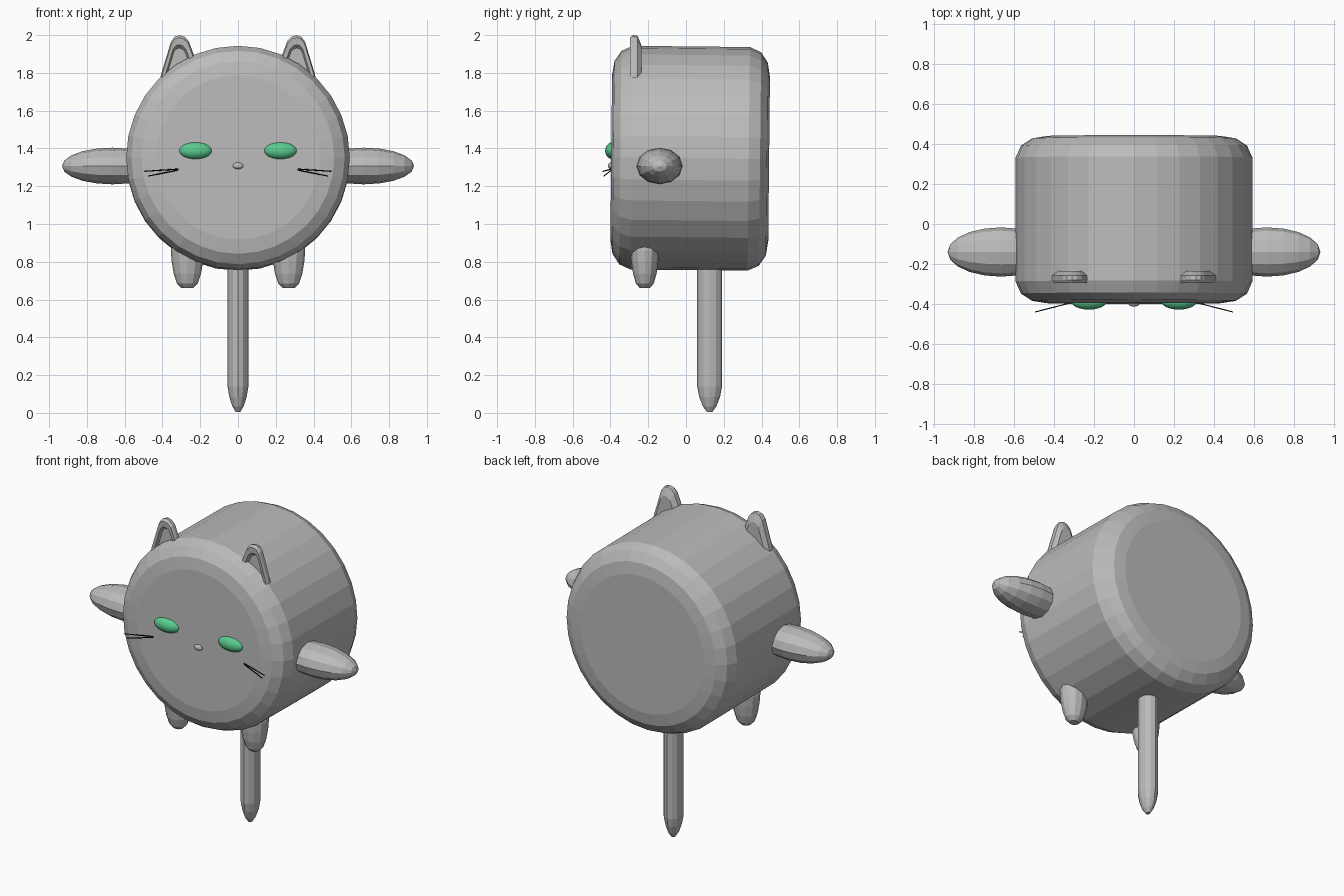
import bpy, bmesh, math
from mathutils import Vector, Matrix

if "Cube" in bpy.data.objects:
    bpy.data.objects.remove(bpy.data.objects["Cube"])


def material(name, rgb):
    m = bpy.data.materials.new(name)
    m.diffuse_color = (*rgb, 1)
    m.use_nodes = True
    m.node_tree.nodes["Principled BSDF"].inputs["Base Color"].default_value = m.diffuse_color
    return m


GREY = material("grey", (0.5, 0.5, 0.5))
GREEN = material("eye green", (0.1, 0.6, 0.27))
BLACK = material("black", (0.0, 0.0, 0.0))


def finish(bm, name, mat, smooth=False):
    bmesh.ops.recalc_face_normals(bm, faces=bm.faces)
    for f in bm.faces:
        f.smooth = smooth
    me = bpy.data.meshes.new(name)
    bm.to_mesh(me)
    bm.free()
    me.materials.append(mat)
    ob = bpy.data.objects.new(name, me)
    bpy.context.collection.objects.link(ob)
    return ob


def lathe(name, profile, segments, matrix, mat=GREY):
    """Rings of (radius, height) around local z, capped at both ends."""
    bm = bmesh.new()
    rings = []
    for r, h in profile:
        rings.append([bm.verts.new((r * math.cos(a), r * math.sin(a), h))
                      for a in (2 * math.pi * i / segments for i in range(segments))])
    for lo, hi in zip(rings, rings[1:]):
        for i in range(segments):
            j = (i + 1) % segments
            bm.faces.new((lo[i], lo[j], hi[j], hi[i]))
    bm.faces.new(rings[0])
    bm.faces.new(rings[-1])
    bm.transform(matrix)
    return finish(bm, name, mat)


def ellipsoid(name, center, radii, mat, segs=16, rings=8, rot=Matrix(), smooth=False):
    bm = bmesh.new()
    bmesh.ops.create_uvsphere(bm, u_segments=segs, v_segments=rings, radius=1)
    bm.transform(Matrix.Translation(center) @ Matrix.Diagonal((*radii, 1)) @ rot)
    return finish(bm, name, mat, smooth)


# Drum-shaped body lying along y, tipped very slightly
body_profile = [(0.435, -0.418), (0.51, -0.406), (0.565, -0.37), (0.592, -0.31),
                (0.592, 0.31), (0.565, 0.37), (0.51, 0.406), (0.435, 0.418)]
lathe("body", body_profile, 32,
      Matrix.Translation((0, 0.022, 1.348)) @ Matrix.Rotation(math.radians(-90.6), 4, 'X'))

# Tail post with a tapered tip
tail_profile = [(0.012, 0.005), (0.03, 0.035), (0.046, 0.085), (0.055, 0.14), (0.055, 0.85)]
lathe("tail", tail_profile, 12, Matrix.Translation((0, 0.125, 0)) @ Matrix.Diagonal((1, 1.2, 1, 1)))

# Nose
ellipsoid("nose", (0, -0.397, 1.308), (0.028, 0.016, 0.018), GREY)


def ear(name, s):
    """Rounded triangular plate with a hollowed front and a narrower back."""
    outline = [(0.42, 1.74), (0.405, 1.80), (0.355, 1.965), (0.335, 1.992), (0.31, 2.0),
               (0.285, 1.992), (0.262, 1.97), (0.235, 1.90), (0.215, 1.82), (0.22, 1.74)]
    mid = Vector((0.315, 1.82))

    def ring(scale, y):
        pts = [mid + (Vector(p) - mid) * scale for p in outline]
        return [bm.verts.new((s * p.x, y, p.y)) for p in pts]

    bm = bmesh.new()
    rings = [ring(0.62, -0.272), ring(0.72, -0.293), ring(0.93, -0.296),
             ring(1.0, -0.28), ring(0.98, -0.257), ring(0.7, -0.236)]
    n = len(outline)
    for a, b in zip(rings, rings[1:]):
        for i in range(n):
            j = (i + 1) % n
            bm.faces.new((a[i], a[j], b[j], b[i]))
    bm.faces.new(rings[0])
    bm.faces.new(rings[-1])
    finish(bm, name, GREY)


def whisker(name, start, end):
    start, end = Vector(start), Vector(end)
    d = end - start
    bm = bmesh.new()
    bmesh.ops.create_cone(bm, cap_ends=True, segments=6, radius1=0.003, radius2=0.003,
                          depth=d.length)
    bm.transform(Matrix.Translation((start + end) / 2) @ d.to_track_quat('Z', 'Y').to_matrix().to_4x4())
    finish(bm, name, BLACK)


# Paired parts
side_on = Matrix.Rotation(math.pi / 2, 4, 'Y')
for s, side in ((-1, "left"), (1, "right")):
    ear(f"{side}_ear", s)
    ellipsoid(f"{side}_arm", (s * 0.665, -0.14, 1.307), (0.267, 0.123, 0.097), GREY, 12, 10, side_on)
    # Stubby foot
    foot = [(0.03, 0.66), (0.055, 0.685), (0.072, 0.735), (0.083, 0.80), (0.088, 0.86), (0.08, 0.93)]
    lathe(f"{side}_foot", foot, 12,
          Matrix.Translation((s * 0.268, -0.218, 0)) @ Matrix.Diagonal((1, 0.86, 1, 1)))
    ellipsoid(f"{side}_eye", (s * 0.225, -0.388, 1.388), (0.088, 0.04, 0.045), GREEN, 24, 12,
              smooth=True)
    whisker(f"{side}_upper_whisker", (s * 0.28, -0.385, 1.293), (s * 0.495, -0.44, 1.279))
    whisker(f"{side}_lower_whisker", (s * 0.28, -0.385, 1.293), (s * 0.475, -0.435, 1.254))
